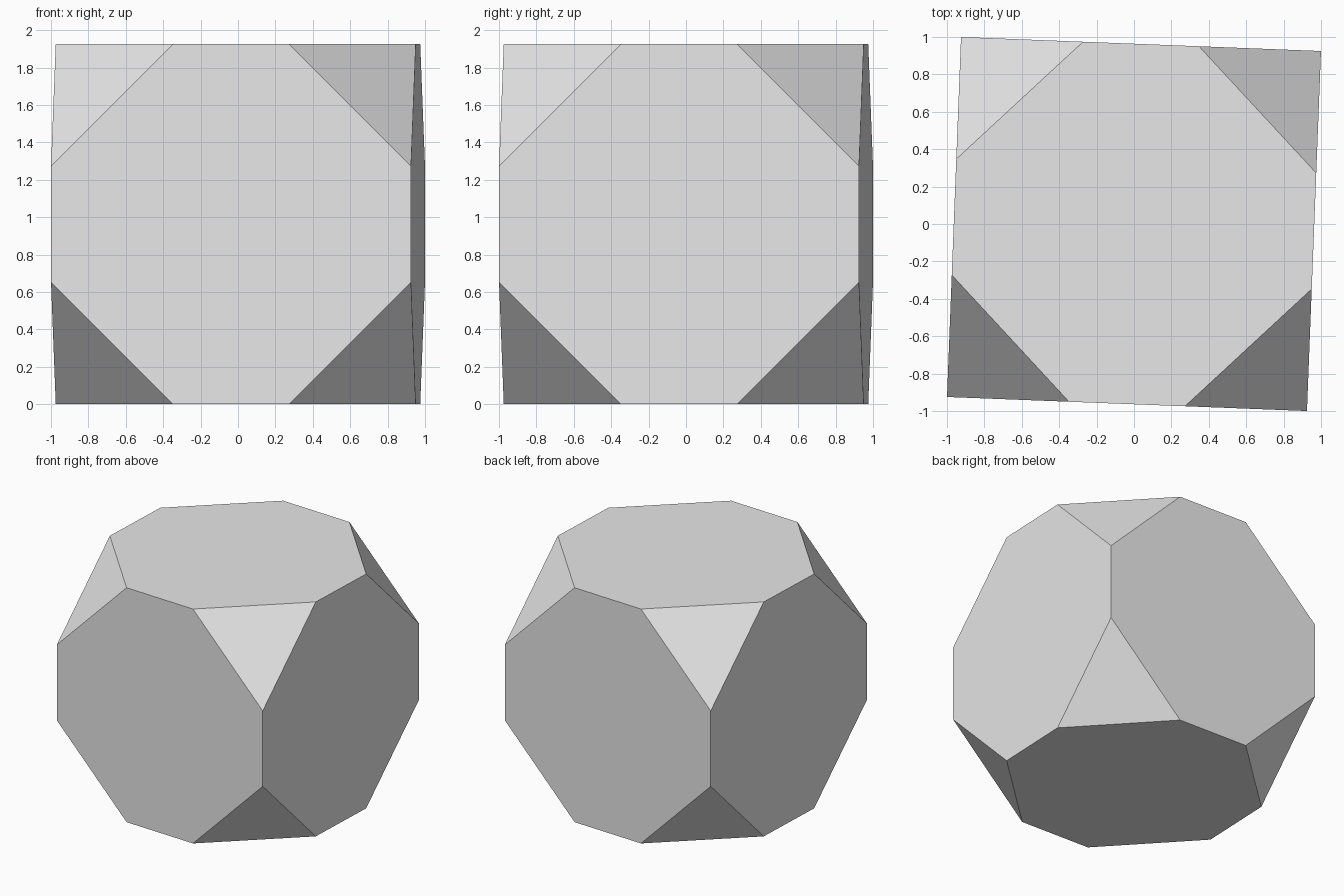
import bpy, bmesh, math
from itertools import product
from mathutils import Matrix, Vector

default = bpy.data.objects.get("Cube")
if default:
    bpy.data.objects.remove(default, do_unlink=True)

HALF = 0.963    # half the side of the block
CUT = 0.653     # length removed from each edge at a corner
TURN = -2.23    # slight turn about the vertical, in degrees

# Plain grey finish
grey = bpy.data.materials.new("light_grey")
grey.use_nodes = True
colour = (0.8, 0.8, 0.8, 1)
grey.diffuse_color = colour
grey.node_tree.nodes["Principled BSDF"].inputs["Base Color"].default_value = colour

# Block with all eight corners sliced off
bm = bmesh.new()
bmesh.ops.create_cube(bm, size=2 * HALF)
for signs in product((-1, 1), repeat=3):
    normal = Vector(signs)
    point = normal * (HALF - CUT / 3)
    geom = bm.verts[:] + bm.edges[:] + bm.faces[:]
    cut = bmesh.ops.bisect_plane(bm, geom=geom, plane_co=point,
                                 plane_no=normal, clear_outer=True)
    rim = [e for e in cut["geom_cut"] if isinstance(e, bmesh.types.BMEdge)]
    bmesh.ops.edgeloop_fill(bm, edges=rim)
bmesh.ops.recalc_face_normals(bm, faces=bm.faces[:])

# Turn the block and stand it on the ground
turn = Matrix.Rotation(math.radians(TURN), 4, "Z")
bm.transform(Matrix.Translation((0, 0, HALF)) @ turn)

mesh = bpy.data.meshes.new("truncated_block")
bm.to_mesh(mesh)
bm.free()
mesh.materials.append(grey)
block = bpy.data.objects.new("truncated_block", mesh)
bpy.context.collection.objects.link(block)
